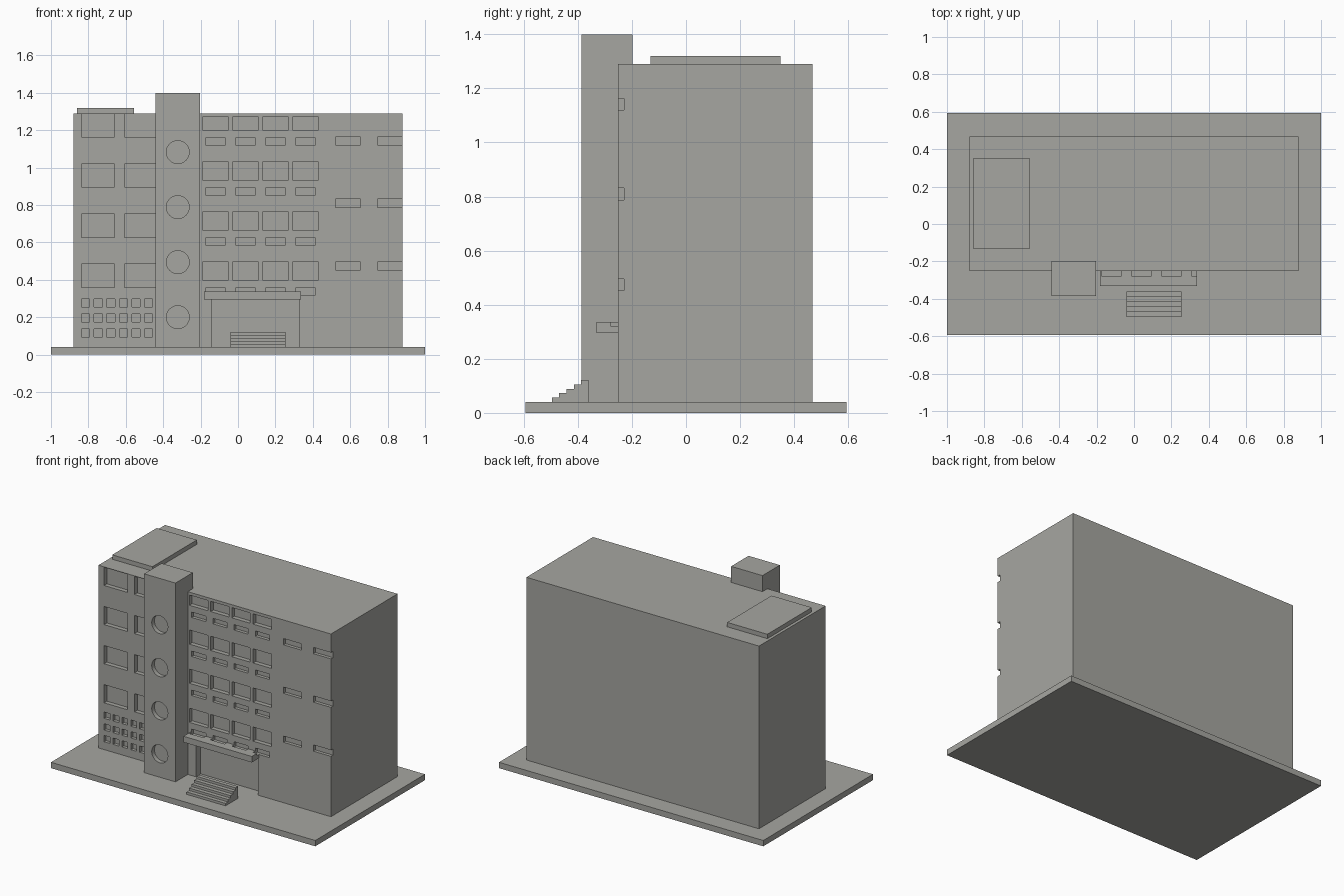
import bpy, bmesh, math
from mathutils import Matrix

if "Cube" in bpy.data.objects:
    bpy.data.objects.remove(bpy.data.objects["Cube"])

concrete = bpy.data.materials.new("warm_grey_concrete")
concrete.diffuse_color = (0.38, 0.38, 0.355, 1)
concrete.use_nodes = True
concrete.node_tree.nodes["Principled BSDF"].inputs["Base Color"].default_value = concrete.diffuse_color

FRONT = -0.252   # front wall plane
GROUND = 0.04    # top of the base plate


def add_box(bm, x0, x1, y0, y1, z0, z1):
    m = Matrix.Translation(((x0 + x1) / 2, (y0 + y1) / 2, (z0 + z1) / 2))
    bmesh.ops.create_cube(bm, size=1, matrix=m @ Matrix.Diagonal((x1 - x0, y1 - y0, z1 - z0, 1)))


def finish(name, bm, helper=False):
    mesh = bpy.data.meshes.new(name)
    bm.to_mesh(mesh)
    bm.free()
    ob = bpy.data.objects.new(name, mesh)
    bpy.context.collection.objects.link(ob)
    mesh.materials.append(concrete)
    if helper:
        ob.hide_render = True
        ob.hide_viewport = True
        ob.display_type = 'WIRE'
    return ob


def box(name, *size):
    bm = bmesh.new()
    add_box(bm, *size)
    return finish(name, bm)


def cut(ob, cutter):
    mod = ob.modifiers.new("cut_" + cutter.name, 'BOOLEAN')
    mod.operation = 'DIFFERENCE'
    mod.solver = 'EXACT'
    mod.object = cutter


def window_grid(bm, x0, width, pitch, count, sills, height, depth):
    for z in sills:
        for i in range(count):
            x = x0 + i * pitch
            add_box(bm, x, x + width, FRONT - 0.025, FRONT + depth, z, z + height)


# Main masses
box("base_plate", -1, 1, -0.593, 0.593, 0, GROUND)
block = box("main_block", -0.88, 0.88, FRONT, 0.468, GROUND, 1.29)
tower = box("stair_tower", -0.44, -0.203, -0.386, -0.198, GROUND, 1.40)
box("roof_slab", -0.86, -0.556, -0.131, 0.349, 1.29, 1.32)
canopy = box("entrance_canopy", -0.181, 0.336, -0.331, FRONT, 0.296, 0.337)

# Window recesses: left wing, then right wing
bm = bmesh.new()
floors = [0.36 + 0.2675 * i for i in range(4)]
window_grid(bm, -0.837, 0.177, 0.23, 2, floors, 0.124, 0.03)
window_grid(bm, -0.837, 0.044, 0.0674, 6, (0.094, 0.174, 0.254), 0.043, 0.022)
window_grid(bm, -0.191, 0.139, 0.1604, 4, [0.399 + 0.2675 * i for i in range(3)], 0.097, 0.03)
window_grid(bm, -0.191, 0.139, 0.1604, 4, [1.2], 0.07, 0.03)
window_grid(bm, 0.521, 0.135, 0.225, 2, (0.453, 0.788, 1.12), 0.043, 0.022)
cut(block, finish("window_cutter", bm, True))

# Slim windows, the lowest row also notching the canopy
bm = bmesh.new()
window_grid(bm, -0.174, 0.107, 0.1604, 4, [0.32 + 0.267 * i for i in range(4)], 0.037, 0.022)
slim = finish("slim_window_cutter", bm, True)
cut(block, slim)
cut(canopy, slim)

# Entrance recess under the canopy
bm = bmesh.new()
add_box(bm, -0.142, 0.328, FRONT - 0.1, FRONT + 0.052, GROUND - 0.02, 0.3)
cut(block, finish("entrance_cutter", bm, True))

# Round tower windows
bm = bmesh.new()
for i in range(4):
    m = Matrix.Translation((-0.322, -0.386, 0.2 + 0.2943 * i)) @ Matrix.Rotation(math.pi / 2, 4, 'X')
    bmesh.ops.create_cone(bm, cap_ends=True, segments=48, radius1=0.061, radius2=0.061,
                          depth=0.06, matrix=m)
cut(tower, finish("round_window_cutter", bm, True))

# Entrance steps: a stepped profile extruded sideways
profile = [(-0.361, GROUND), (-0.496, GROUND)]
for i in range(5):
    y, z = -0.496 + 0.027 * i, GROUND + 0.0164 * (i + 1)
    profile += [(y, z), (y + 0.027, z)]
bm = bmesh.new()
side = bm.faces.new([bm.verts.new((-0.041, y, z)) for y, z in profile])
ext = bmesh.ops.extrude_face_region(bm, geom=[side], use_keep_orig=True)
bmesh.ops.translate(bm, vec=(0.294, 0, 0),
                    verts=[v for v in ext["geom"] if isinstance(v, bmesh.types.BMVert)])
bmesh.ops.recalc_face_normals(bm, faces=bm.faces)
finish("entrance_steps", bm)
